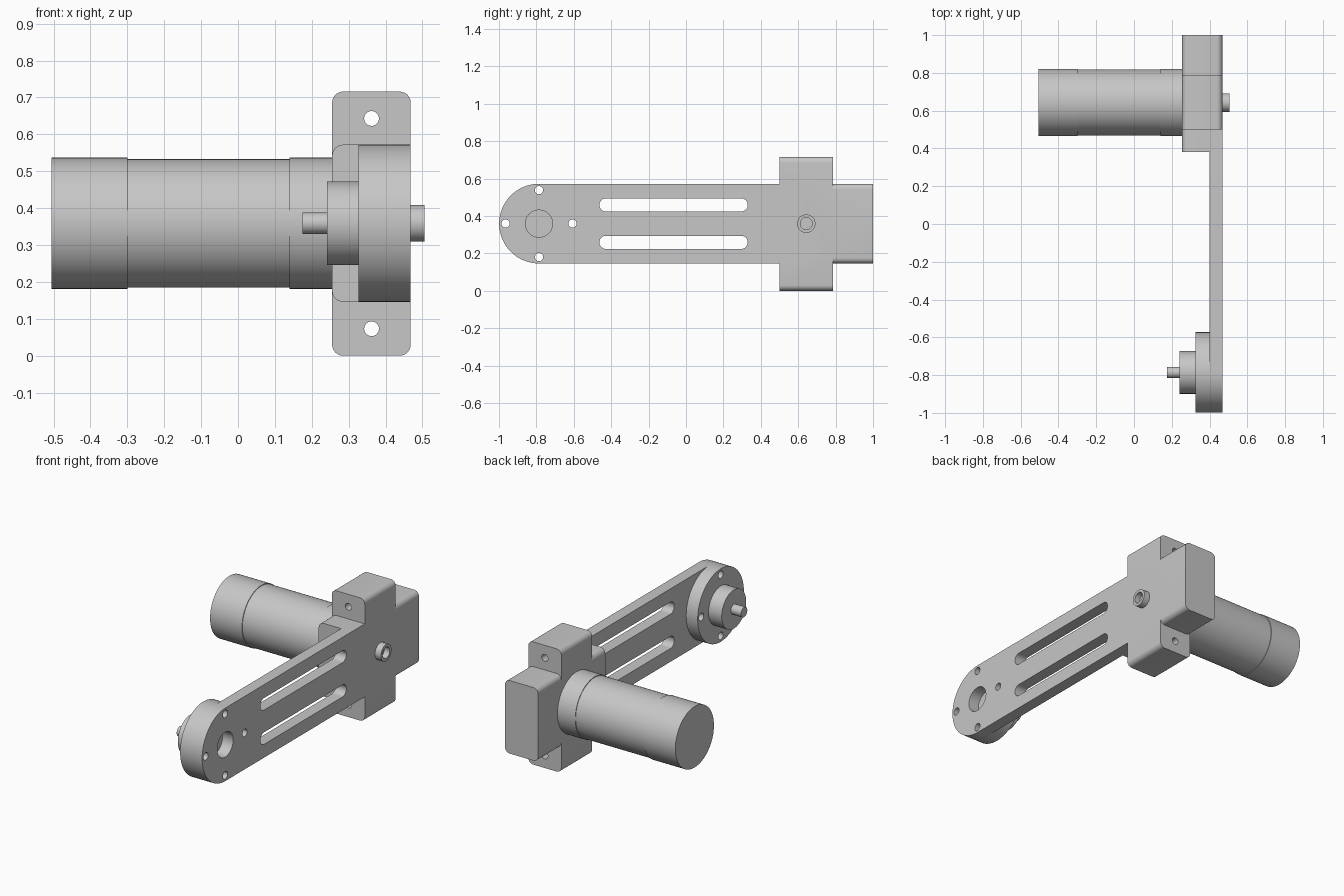
import bpy, bmesh, math
from mathutils import Matrix, Vector

if "Cube" in bpy.data.objects:
    bpy.data.objects.remove(bpy.data.objects["Cube"], do_unlink=True)

grey = bpy.data.materials.new("plain grey")
grey.use_nodes = True
grey.diffuse_color = (0.57, 0.57, 0.57, 1)
grey.node_tree.nodes["Principled BSDF"].inputs["Base Color"].default_value = grey.diffuse_color

MID_Z = 0.359      # height of every rotating axis
HUB_Y = -0.786     # axis of the round arm end
MOTOR_Y = 0.643    # axis of the motor
FACE_X = 0.468     # flat outer face of the arm and housing
ARM_X = 0.40       # inner face of the arm
HALF = 0.213       # half the arm width


def finish(name, bm):
    bmesh.ops.recalc_face_normals(bm, faces=bm.faces)
    mesh = bpy.data.meshes.new(name)
    bm.to_mesh(mesh)
    bm.free()
    mesh.materials.append(grey)
    obj = bpy.data.objects.new(name, mesh)
    bpy.context.collection.objects.link(obj)
    return obj


def lathe(name, y, profile):
    """Turn (x, radius) points around an axis parallel to x."""
    bm = bmesh.new()
    verts = [bm.verts.new((x, y + r, MID_Z)) for x, r in profile]
    edges = [bm.edges.new(pair) for pair in zip(verts, verts[1:])]
    bmesh.ops.spin(bm, geom=verts + edges, cent=(0, y, MID_Z), axis=(1, 0, 0),
                   angle=math.tau, steps=64)
    bmesh.ops.remove_doubles(bm, verts=bm.verts, dist=1e-5)
    return finish(name, bm)


def rounded_block(name, low, high, radius):
    """Box whose edges along y are rounded."""
    low, high = Vector(low), Vector(high)
    bm = bmesh.new()
    bmesh.ops.create_cube(bm, size=1, matrix=Matrix.Translation((low + high) / 2)
                          @ Matrix.Diagonal((*(high - low), 1)))
    along = [e for e in bm.edges
             if abs(e.verts[0].co.y - e.verts[1].co.y) > 0.01]
    bmesh.ops.bevel(bm, geom=along, offset=radius, segments=6, profile=0.5,
                    affect='EDGES')
    return finish(name, bm)


def extrude_x(name, outline, x0, x1):
    bm = bmesh.new()
    face = bm.faces.new([bm.verts.new((x0, y, z)) for y, z in outline])
    new = bmesh.ops.extrude_face_region(bm, geom=[face])["geom"]
    bmesh.ops.translate(bm, vec=(x1 - x0, 0, 0),
                        verts=[g for g in new if isinstance(g, bmesh.types.BMVert)])
    return finish(name, bm)


def arc(y, z, r, start, end, steps=24):
    angles = [start + (end - start) * i / steps for i in range(steps + 1)]
    return [(y + r * math.cos(a), z + r * math.sin(a)) for a in angles]


def round_cutter(y, z, r, x0, x1):
    return extrude_x("hole_cutter", arc(y, z, r, 0, math.tau)[:-1], x0, x1)


def combine(obj, other, operation):
    other.hide_render = True
    mod = obj.modifiers.new("combine", 'BOOLEAN')
    mod.operation, mod.object, mod.solver = operation, other, 'EXACT'
    bpy.ops.object.select_all(action='DESELECT')
    bpy.context.view_layer.objects.active = obj
    obj.select_set(True)
    bpy.ops.object.modifier_apply(modifier=mod.name)
    bpy.data.objects.remove(other, do_unlink=True)


# Arm with a round end, running into the gear housing
q = math.pi / 2
outline = arc(HUB_Y, MID_Z, HALF, q, 3 * q, 48)
outline += [(0.6, MID_Z - HALF), (0.6, MID_Z + HALF)]
arm = extrude_x("arm_and_gear_housing", outline, ARM_X, FACE_X)
body = rounded_block("body", (0.255, 0.38, MID_Z - HALF),
                     (FACE_X, 1.0, MID_Z + HALF), 0.03)
lugs = rounded_block("lugs", (0.255, 0.5, 0.0), (FACE_X, 0.785, 0.716), 0.03)
combine(arm, body, 'UNION')
combine(arm, lugs, 'UNION')

# Two long slots through the arm
for side in (-1, 1):
    z = MID_Z + side * 0.1
    slot = (arc(0.295, z, 0.035, -q, q, 16) + arc(-0.428, z, 0.035, q, 3 * q, 16))
    combine(arm, extrude_x("slot_cutter", slot, 0.3, 0.6), 'DIFFERENCE')

# Mounting holes through the upper and lower lugs
for z in (0.073, 0.643):
    bm = bmesh.new()
    bmesh.ops.create_cone(bm, cap_ends=True, segments=32, radius1=0.02, radius2=0.02,
                          depth=0.6, matrix=Matrix.Translation((0.362, 0.643, z))
                          @ Matrix.Rotation(q, 4, 'X'))
    combine(arm, finish("lug_hole_cutter", bm), 'DIFFERENCE')

# Round hub carrier with its bearing boss and small shaft
hub = lathe("hub_disc", HUB_Y, [(0.175, 0), (0.175, 0.029), (0.241, 0.029),
                                (0.241, 0.113), (0.326, 0.113), (0.326, HALF),
                                (ARM_X, HALF), (ARM_X, 0)])

# Centre recess, and four screw holes through arm and hub
combine(arm, round_cutter(HUB_Y, MID_Z, 0.073, 0.3, 0.6), 'DIFFERENCE')
for i in range(4):
    y = HUB_Y + 0.179 * math.cos(i * q)
    z = MID_Z + 0.179 * math.sin(i * q)
    for part in (arm, hub):
        combine(part, round_cutter(y, z, 0.022, 0.2, 0.6), 'DIFFERENCE')

# Motor with slightly raised end sleeves
motor = lathe("motor", MOTOR_Y, [(-0.506, 0), (-0.506, 0.178), (-0.30, 0.178),
                                 (-0.30, 0.174), (0.14, 0.174), (0.14, 0.178),
                                 (0.26, 0.178), (0.26, 0)])

# Hollow output shaft
shaft = lathe("output_shaft", MOTOR_Y, [(0.46, 0), (0.46, 0.049), (0.506, 0.049),
                                        (0.506, 0.032), (0.472, 0.032), (0.472, 0)])

bpy.ops.object.select_all(action='DESELECT')
for obj in (arm, hub, motor, shaft):
    obj.select_set(True)
bpy.context.view_layer.objects.active = arm
bpy.ops.object.shade_smooth_by_angle(angle=math.radians(30))
